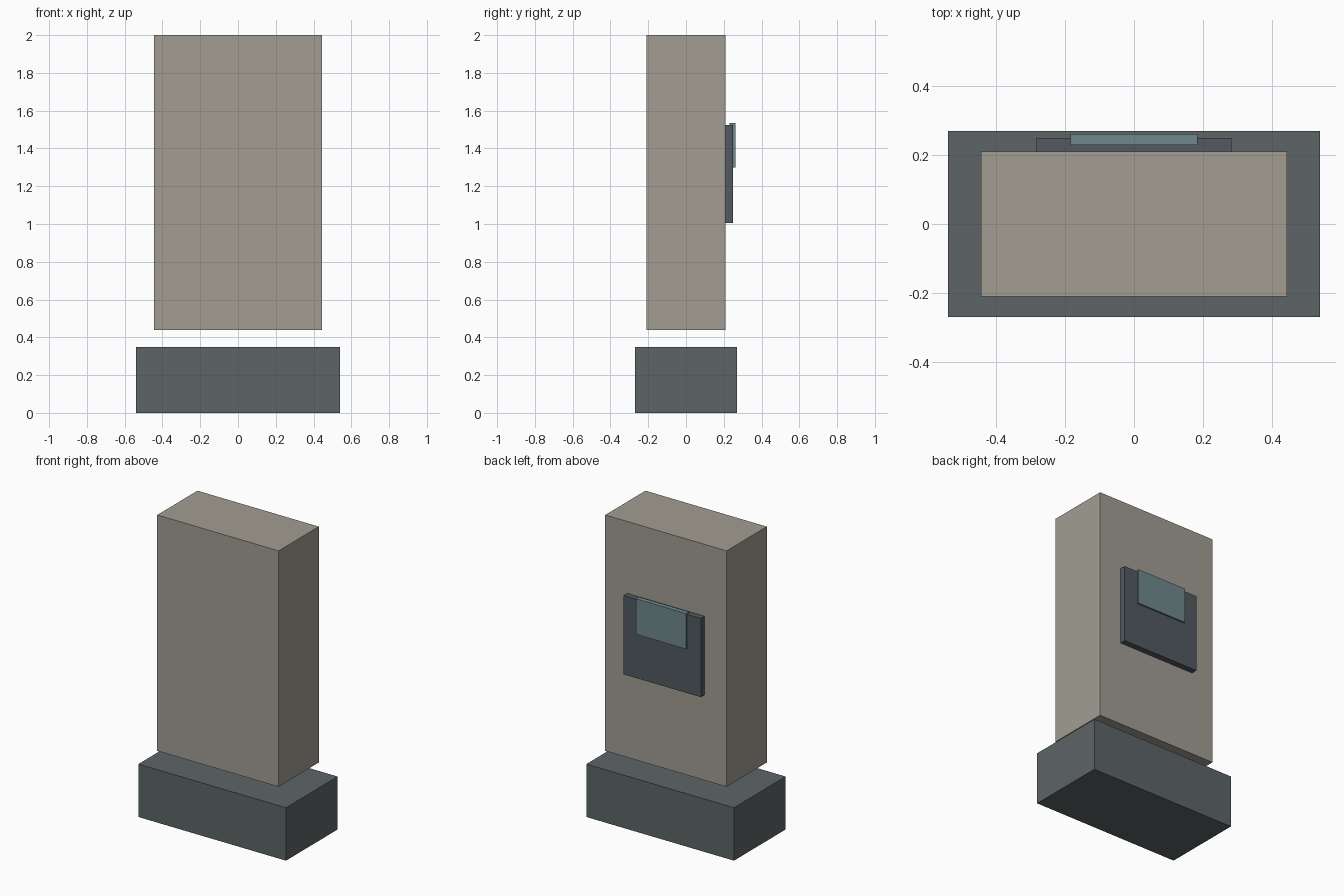
import bpy
import bmesh
from mathutils import Vector

if "Cube" in bpy.data.objects:
    bpy.data.objects.remove(bpy.data.objects["Cube"])


def material(name, rgb):
    mat = bpy.data.materials.new(name)
    mat.diffuse_color = (*rgb, 1.0)
    mat.use_nodes = True
    mat.node_tree.nodes["Principled BSDF"].inputs["Base Color"].default_value = mat.diffuse_color
    return mat


def box(name, low, high, mat):
    """Axis-aligned box between two opposite corners."""
    low, high = Vector(low), Vector(high)
    mesh = bpy.data.meshes.new(name)
    bm = bmesh.new()
    bmesh.ops.create_cube(bm, size=1.0)
    bmesh.ops.scale(bm, vec=high - low, verts=bm.verts)
    bm.to_mesh(mesh)
    bm.free()
    obj = bpy.data.objects.new(name, mesh)
    obj.location = (low + high) / 2
    mesh.materials.append(mat)
    bpy.context.collection.objects.link(obj)
    return obj


stone = material("warm_stone", (0.36, 0.34, 0.29))
slate = material("slate", (0.11, 0.13, 0.135))
dark = material("dark_panel", (0.085, 0.10, 0.12))
teal = material("teal_plate", (0.16, 0.25, 0.26))

# Plinth on the ground
box("base", (-0.54, -0.27, 0.0), (0.54, 0.27, 0.35), slate)

# Upright slab, floating a little above the plinth
box("slab", (-0.444, -0.21, 0.44), (0.444, 0.21, 2.0), stone)

# Panel on the back face, with a smaller raised plate at its top
box("back_panel", (-0.283, 0.209, 1.005), (0.283, 0.25, 1.525), dark)
box("panel_plate", (-0.184, 0.23, 1.30), (0.184, 0.261, 1.535), teal)
